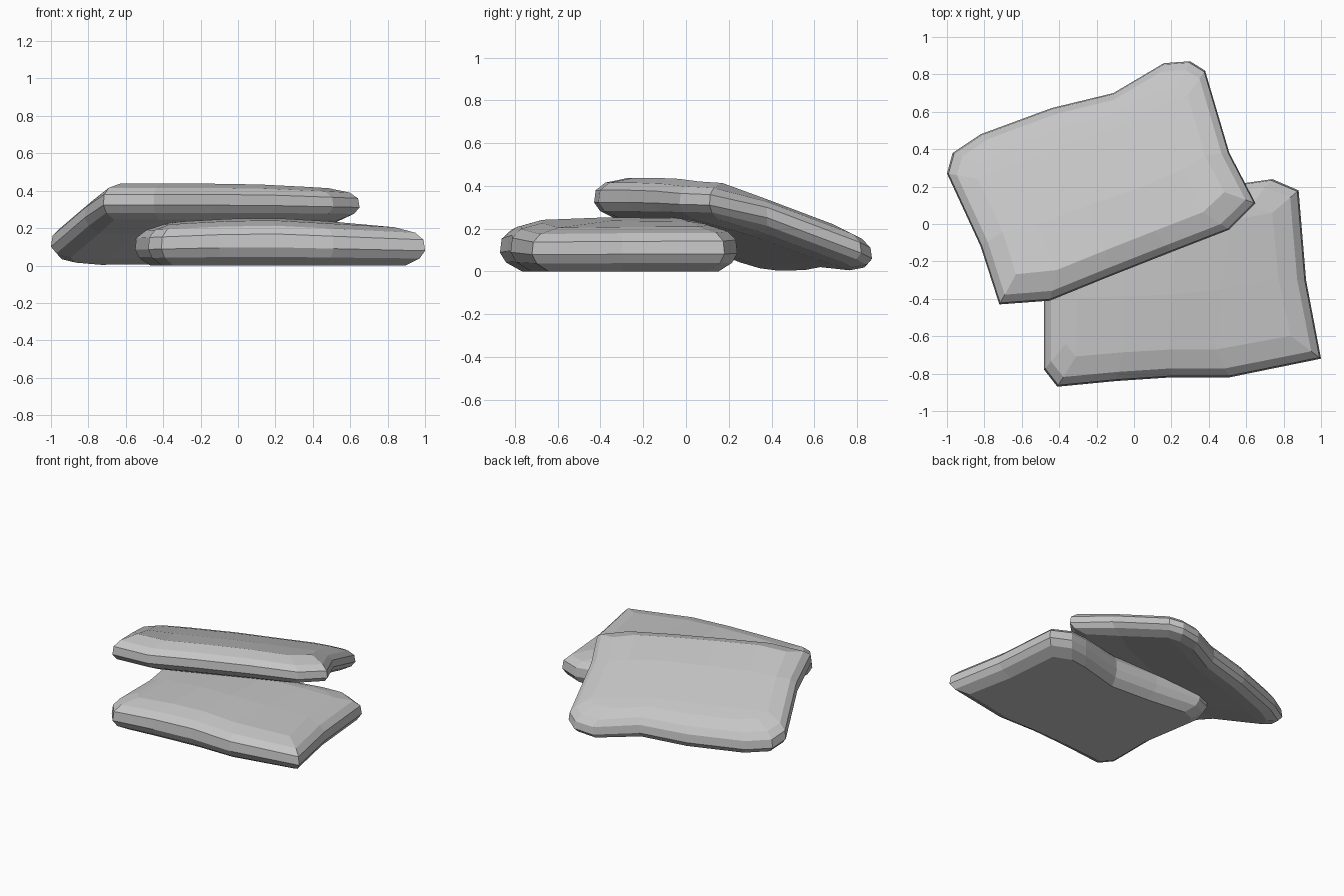
import bpy
import bmesh
import math
from mathutils import Vector, Matrix

cube = bpy.data.objects.get("Cube")
if cube:
    bpy.data.objects.remove(cube, do_unlink=True)

# Single stone-grey material
grey = bpy.data.materials.new("stone_grey")
grey.use_nodes = True
colour = (0.56, 0.56, 0.56, 1)
grey.diffuse_color = colour
grey.node_tree.nodes["Principled BSDF"].inputs["Base Color"].default_value = colour

LONG, SHORT = 5, 3          # outline segments on the long and short sides
HALF_LENGTH, HALF_WIDTH = 0.75, 0.52

# Side profile, bottom to top: inset from the outline, fraction of thickness
PROFILE = [(0.09, 0), (0.025, 0.18), (0, 0.38), (0.007, 0.66), (0.045, 0.83), (0.14, 0.94)]


def patch(bm, ring, rise):
    """Fill a ring with a grid of quads blended from its four sides."""
    a, b = SHORT, SHORT + LONG
    c = b + SHORT
    n = len(ring)
    co = [v.co.copy() for v in ring]
    grid = {}
    for i in range(LONG + 1):
        for j in range(SHORT + 1):
            s, t = i / LONG, j / SHORT
            right, left = j, c - j
            back, front = a + i, (n - i) % n
            if i == 0:
                grid[i, j] = ring[right]
            elif i == LONG:
                grid[i, j] = ring[left]
            elif j == 0:
                grid[i, j] = ring[front]
            elif j == SHORT:
                grid[i, j] = ring[back]
            else:
                p = (1 - s) * co[right] + s * co[left] + (1 - t) * co[front] + t * co[back]
                p -= (1 - s) * ((1 - t) * co[0] + t * co[a])
                p -= s * ((1 - t) * co[c] + t * co[b])
                p.z += rise
                grid[i, j] = bm.verts.new(p)
    for i in range(LONG):
        for j in range(SHORT):
            bm.faces.new([grid[i, j], grid[i + 1, j], grid[i + 1, j + 1], grid[i, j + 1]])


def slab(name, outline, angle, thickness, base):
    """Worn slab; thickness varies along its length, underside height across its width."""
    turn = Matrix.Rotation(math.radians(angle), 2)
    local = [turn.transposed() @ Vector(p) for p in outline]
    centre = sum(local, Vector((0, 0))) / len(local)
    bm = bmesh.new()
    rings = []
    for inset, level in PROFILE:
        ring = []
        for p in local:
            d = p - centre
            q = centre + Vector((d.x * (1 - inset / HALF_LENGTH), d.y * (1 - inset / HALF_WIDTH)))
            w = turn @ q
            ring.append(bm.verts.new((w.x, w.y, base(q.y) + level * thickness(q.x))))
        rings.append(ring)
    n = len(local)
    for low, high in zip(rings, rings[1:]):
        for k in range(n):
            m = (k + 1) % n
            bm.faces.new([low[k], low[m], high[m], high[k]])
    patch(bm, rings[0], 0)
    patch(bm, rings[-1], 0.012)
    bmesh.ops.recalc_face_normals(bm, faces=bm.faces)
    mesh = bpy.data.meshes.new(name)
    bm.to_mesh(mesh)
    bm.free()
    mesh.materials.append(grey)
    obj = bpy.data.objects.new(name, mesh)
    bpy.context.collection.objects.link(obj)


# Lower slab lies flat, thinning towards both ends
slab("lower_slab", [
    (1, -.72), (.92, -.3), (.88, .18),
    (.74, .24), (.6, .22), (.25, .12), (-.08, .14), (-.42, .18),
    (-.52, .14), (-.55, .05), (-.48, -.4),
    (-.48, -.78), (-.41, -.87), (-.1, -.84), (.2, -.82), (.51, -.82),
], 0, lambda u: 0.262 - 0.06 * abs(u - 0.1), lambda v: 0)

# Upper slab rests on the lower one and slopes down to the ground behind
slab("upper_slab", [
    (.65, .11), (.51, .38), (.38, .82),
    (.3, .87), (.16, .86), (-.11, .7), (-.44, .62), (-.82, .48),
    (-.97, .38), (-1, .27), (-.82, -.12),
    (-.72, -.43), (-.45, -.41), (-.13, -.28), (.2, -.15), (.51, -.03),
], 21.5, lambda u: 0.205 - 0.05 * max(0, u), lambda v: 0.245 - 0.36 * max(0, v))
